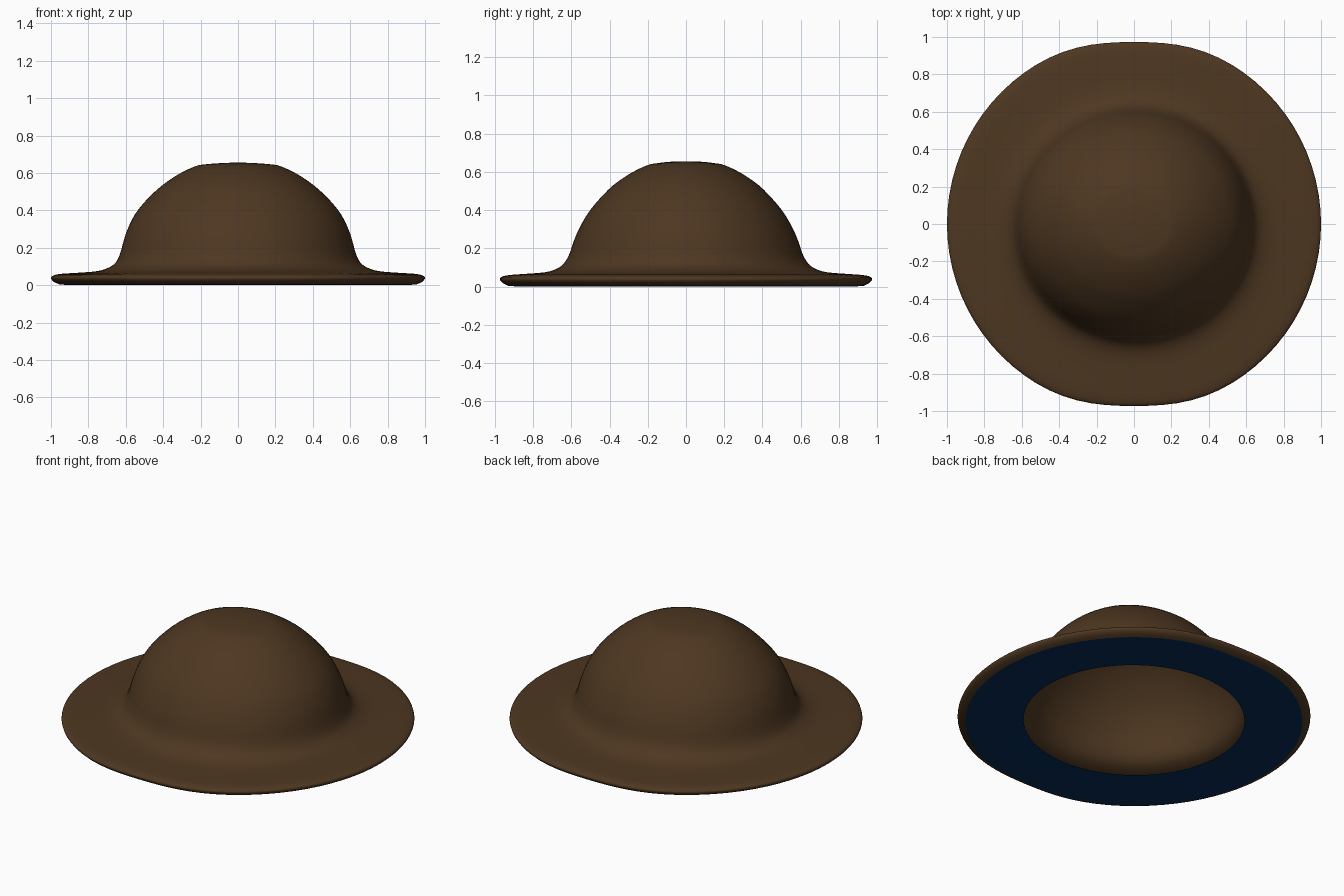
import bpy, bmesh, math

if "Cube" in bpy.data.objects:
    bpy.data.objects.remove(bpy.data.objects["Cube"])

SEGMENTS = 80


def material(name, color):
    mat = bpy.data.materials.new(name)
    mat.diffuse_color = (*color, 1)
    mat.use_nodes = True
    mat.node_tree.nodes["Principled BSDF"].inputs["Base Color"].default_value = mat.diffuse_color
    return mat


def smooth_profile(points, steps=3):
    """Catmull-Rom interpolation through the profile points."""
    out = []
    for i in range(len(points) - 1):
        p0, p1 = points[max(i - 1, 0)], points[i]
        p2, p3 = points[i + 1], points[min(i + 2, len(points) - 1)]
        for s in range(steps):
            t = s / steps
            out.append(tuple(
                0.5 * (2 * b + (c - a) * t + (2 * a - 5 * b + 4 * c - d) * t * t
                       + (3 * b - a - 3 * c + d) * t ** 3)
                for a, b, c, d in zip(p0, p1, p2, p3)))
    return out + [points[-1]]


def ring_point(rx, ry, z, angle):
    # outline is round, slightly flattened at front and back of the brim
    x, y = rx * math.cos(angle), ry * math.sin(angle)
    blend = min(max((rx - 0.65) / 0.3, 0), 1)
    off = math.acos(min(abs(math.sin(angle)), 1))
    flat = 1 - 0.027 * blend * math.exp(-(off / 0.3) ** 2)
    return x * flat, y * flat, z


def loft(name, profile, mat, close_top=False):
    bm = bmesh.new()
    rings = [[bm.verts.new(ring_point(*p, 2 * math.pi * j / SEGMENTS))
              for j in range(SEGMENTS)] for p in profile]
    for a, b in zip(rings, rings[1:]):
        for j in range(SEGMENTS):
            k = (j + 1) % SEGMENTS
            bm.faces.new((a[j], a[k], b[k], b[j]))
    if close_top:
        top = bm.verts.new((0, 0, 0.655))
        for j in range(SEGMENTS):
            bm.faces.new((rings[-1][j], rings[-1][(j + 1) % SEGMENTS], top))
    for f in bm.faces:
        f.smooth = True
    mesh = bpy.data.meshes.new(name)
    bm.to_mesh(mesh)
    bm.free()
    mesh.materials.append(mat)
    obj = bpy.data.objects.new(name, mesh)
    bpy.context.collection.objects.link(obj)
    return obj


brown = material("brown_felt", (0.075, 0.038, 0.015))
blue = material("blue_lining", (0.0015, 0.024, 0.095))

# rolled rim, brim top and crown: (x radius, y radius, height)
shell = [
    (0.955, 0.955, 0.004), (0.985, 0.985, 0.018), (1.0, 1.0, 0.038),
    (0.985, 0.985, 0.053), (0.94, 0.94, 0.061), (0.86, 0.86, 0.066),
    (0.76, 0.75, 0.074), (0.70, 0.685, 0.090), (0.655, 0.64, 0.120),
    (0.63, 0.61, 0.170), (0.612, 0.588, 0.235), (0.59, 0.56, 0.300),
    (0.55, 0.515, 0.380), (0.49, 0.455, 0.455), (0.41, 0.38, 0.530),
    (0.315, 0.285, 0.595), (0.23, 0.20, 0.635), (0.185, 0.15, 0.645),
    (0.10, 0.09, 0.652), (0.03, 0.03, 0.655),
]
loft("crown_and_brim", smooth_profile(shell), brown, close_top=True)

# flat ring under the brim, open in the middle for the head
underside = [(0.63, 0.62, 0.012), (0.8, 0.8, 0.004),
             (0.9, 0.9, 0.0), (0.955, 0.955, 0.004)]
loft("brim_underside", underside, blue)
